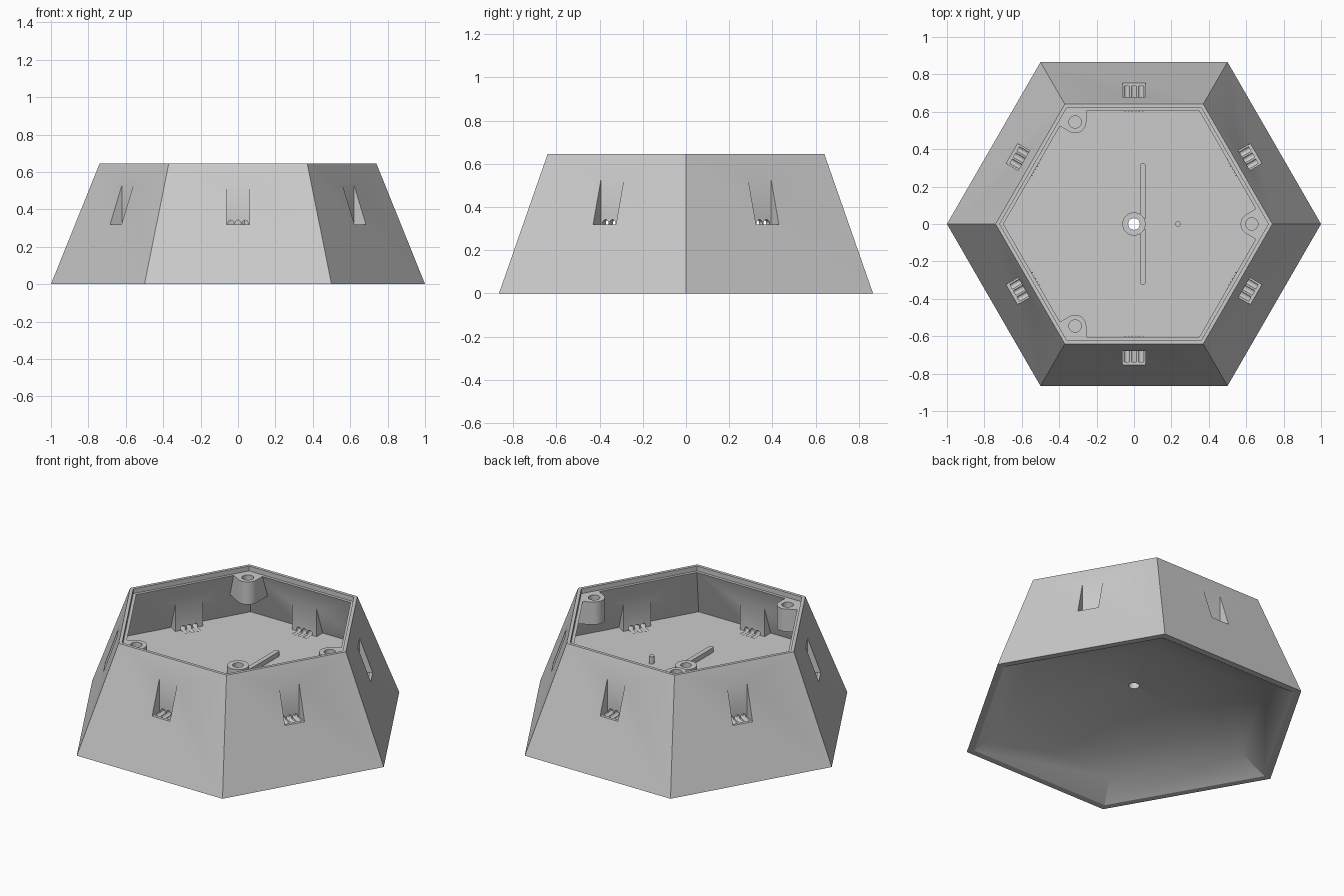
import bpy, bmesh
from math import pi, sin, cos, radians
from mathutils import Matrix, Vector

old = bpy.data.objects.get("Cube")
if old:
    bpy.data.objects.remove(old, do_unlink=True)

grey = bpy.data.materials.new("light_grey")
grey.use_nodes = True
GREY = (0.6, 0.6, 0.6, 1)
grey.diffuse_color = GREY
grey.node_tree.nodes["Principled BSDF"].inputs["Base Color"].default_value = GREY


def finish(name, bm):
    bmesh.ops.recalc_face_normals(bm, faces=bm.faces)
    mesh = bpy.data.meshes.new(name)
    bm.to_mesh(mesh)
    bm.free()
    mesh.materials.append(grey)
    obj = bpy.data.objects.new(name, mesh)
    bpy.context.collection.objects.link(obj)
    return obj


def loft(bm, rings, cap=True, closed=False):
    """Skin a list of equal-length point rings."""
    vs = [[bm.verts.new(p) for p in ring] for ring in rings]
    n = len(vs[0])
    pairs = list(zip(vs, vs[1:])) + ([(vs[-1], vs[0])] if closed else [])
    for a, b in pairs:
        for i in range(n):
            j = (i + 1) % n
            bm.faces.new((a[i], a[j], b[j], b[i]))
    if cap and not closed:
        bm.faces.new(vs[0])
        bm.faces.new(vs[-1])


def ring(r, z, sides, x=0.0, y=0.0):
    return [(x + r * cos(2 * pi * i / sides), y + r * sin(2 * pi * i / sides), z)
            for i in range(sides)]


def cylinder(bm, r, z0, z1, x=0.0, y=0.0, sides=32):
    loft(bm, [ring(r, z0, sides, x, y), ring(r, z1, sides, x, y)])


def on_walls(name, build):
    """Repeat a part built facing +x on all six walls."""
    bm = bmesh.new()
    for k in range(6):
        start = len(bm.verts)
        build(bm)
        bm.verts.ensure_lookup_table()
        bmesh.ops.rotate(bm, verts=bm.verts[start:], cent=(0, 0, 0),
                         matrix=Matrix.Rotation(radians(30 + 60 * k), 3, "Z"))
    return finish(name, bm)


def wedge(profile, half):
    return lambda bm: loft(bm, [[(x, s, z) for x, z in profile] for s in (-half, half)])


def carve(obj, steps):
    """Apply boolean steps and delete the helpers."""
    for helper, op in steps:
        helper.hide_render = True
        mod = obj.modifiers.new(op, "BOOLEAN")
        mod.object, mod.operation, mod.solver = helper, op, "EXACT"
    dg = bpy.context.evaluated_depsgraph_get()
    mesh = bpy.data.meshes.new_from_object(obj.evaluated_get(dg))
    obj.modifiers.clear()
    obj.data = mesh
    for helper, _ in steps:
        bpy.data.objects.remove(helper, do_unlink=True)


FLOOR = 0.315

# Hexagonal shell with a lid recess on top and a domed hollow underneath
section = [(1, 0), (0.74, 0.645), (0.718, 0.645), (0.718, 0.615), (0.698, 0.615),
           (0.818, FLOOR), (0.02, FLOOR), (0.02, 0.233), (0.35, 0.205),
           (0.6, 0.152), (0.79, 0.09), (0.955, 0)]
bm = bmesh.new()
loft(bm, [ring(r, z, 6) for r, z in section], closed=True)
shell = finish("hex_shell", bm)

# Cable pockets: inner housing, outer recess, three small arches
housings = on_walls("pocket_housings", wedge(
    [(0.65, 0.30), (0.735, 0.30), (0.66, 0.53), (0.65, 0.53)], 0.085))
pockets = on_walls("pocket_cutters", wedge(
    [(0.68, 0.32), (0.85, 0.32), (0.85, 0.6), (0.68, 0.6)], 0.061))


def arches(bm):
    for y in (-0.038, 0, 0.038):
        loft(bm, [[(x, y + b, 0.326 + a) for a, b, _ in ring(0.016, 0, 12)]
                  for x in (0.6, 0.737)])


arch_cutters = on_walls("arch_cutters", arches)
bm = bmesh.new()
cylinder(bm, 0.031, 0.1, 0.5)
centre_hole = finish("centre_hole_cutter", bm)
carve(shell, [(housings, "UNION"), (pockets, "DIFFERENCE"),
              (arch_cutters, "DIFFERENCE"), (centre_hole, "DIFFERENCE")])

# Screw posts in three corners, merging into the walls
POST_R, POST_X = 0.06, 0.63


def post_ring(z, reach):
    arc = [Vector((cos(radians(a)), sin(radians(a)))) * POST_R for a in range(120, 241, 10)]
    n1, n2 = (Vector((cos(radians(a)), sin(radians(a)))) * reach for a in (30, -30))
    pts = arc + [arc[-1] + n2, Vector((reach / cos(pi / 6), 0)), arc[0] + n1]
    return [(POST_X + p.x, p.y, z) for p in pts]


posts = []
for k in range(3):
    bm = bmesh.new()
    loft(bm, [post_ring(0.475, 0.13), post_ring(0.615, 0.085)])
    post = finish(f"screw_post_{k + 1}", bm)
    bm = bmesh.new()
    cylinder(bm, 0.033, 0.5, 0.7, POST_X)
    carve(post, [(finish("screw_hole_cutter", bm), "DIFFERENCE")])
    post.data.transform(Matrix.Rotation(radians(120 * k), 4, "Z"))
    posts.append(post)

# Centre boss
bm = bmesh.new()
loft(bm, [ring(r, z, 32) for r, z in
          ((0.062, 0.3), (0.062, 0.365), (0.031, 0.365), (0.031, 0.3))], closed=True)
boss = finish("centre_boss", bm)

# Long rounded rib, split around the boss
bm = bmesh.new()
for s in (1, -1):
    tip = [(0.047 + 0.014 * cos(pi * i / 8), s * (0.313 + 0.014 * sin(pi * i / 8)))
           for i in range(9)]
    outline = tip + [(0.033, s * 0.045), (0.061, s * 0.025)]
    loft(bm, [[(x, y, z) for x, y in outline] for z in (0.305, 0.345)])
rib = finish("floor_rib", bm)

# Small locating pin
bm = bmesh.new()
cylinder(bm, 0.015, 0.305, 0.36, 0.235, sides=16)
pin = finish("locating_pin", bm)

# Smooth shading with sharp edges kept
bpy.ops.object.select_all(action="DESELECT")
for obj in [shell, boss, rib, pin] + posts:
    obj.select_set(True)
bpy.context.view_layer.objects.active = shell
bpy.ops.object.shade_smooth_by_angle(angle=radians(28))
